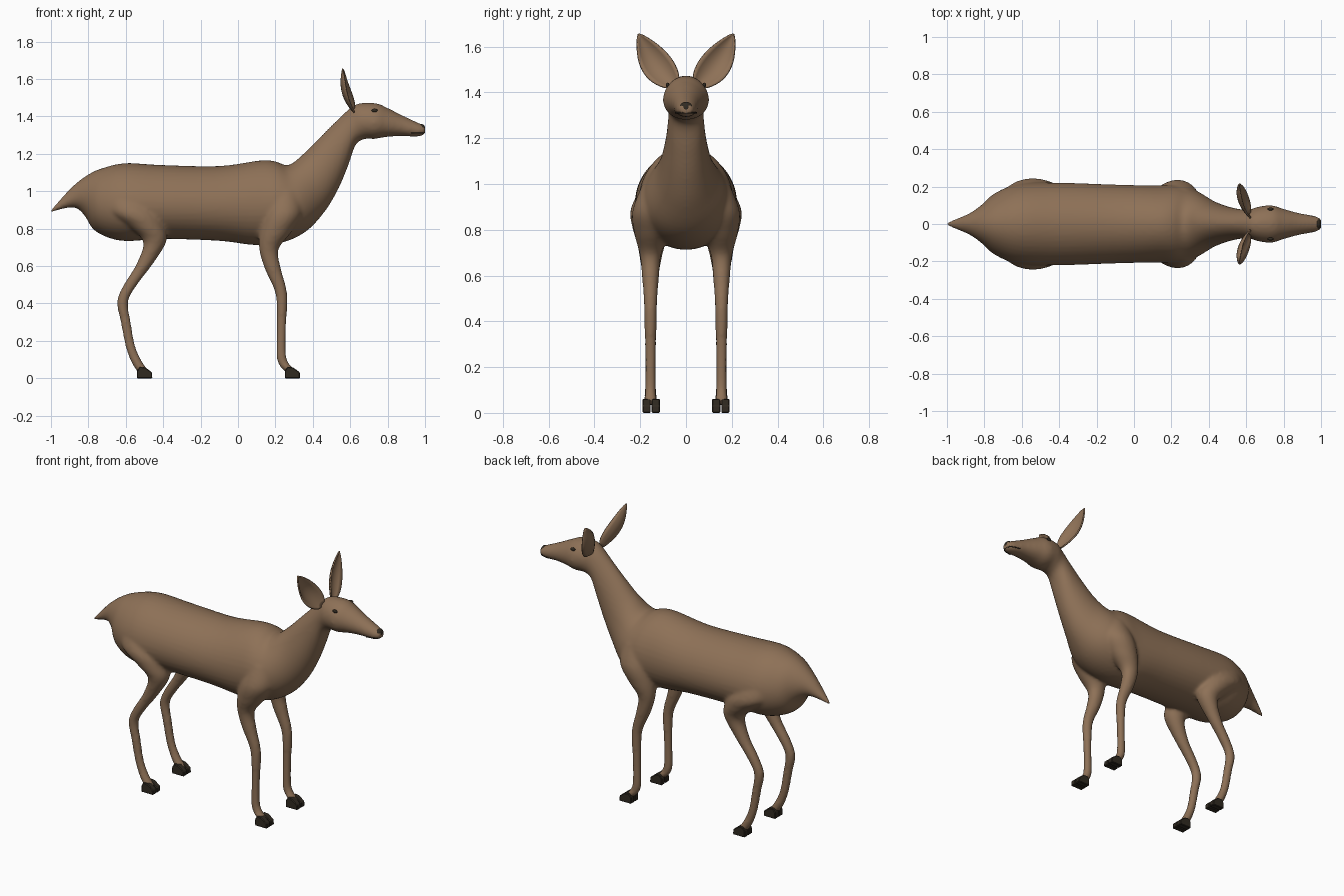
import bpy, bmesh
from math import sin, cos, pi
from mathutils import Vector

cube = bpy.data.objects.get("Cube")
if cube:
    bpy.data.objects.remove(cube)


def material(name, rgb):
    m = bpy.data.materials.new(name)
    m.use_nodes = True
    m.diffuse_color = (*rgb, 1)
    bsdf = m.node_tree.nodes["Principled BSDF"]
    bsdf.inputs["Base Color"].default_value = (*rgb, 1)
    bsdf.inputs["Roughness"].default_value = 0.8
    return m


FUR = material("brown fur", (0.27, 0.165, 0.095))
DARK = material("dark horn", (0.03, 0.023, 0.015))


def finish(bm, name, mat, smooth=True):
    bmesh.ops.recalc_face_normals(bm, faces=bm.faces)
    mesh = bpy.data.meshes.new(name)
    bm.to_mesh(mesh)
    bm.free()
    mesh.materials.append(mat)
    for p in mesh.polygons:
        p.use_smooth = smooth
    obj = bpy.data.objects.new(name, mesh)
    bpy.context.collection.objects.link(obj)
    return obj


def refine(rows, steps=5):
    """Catmull-Rom interpolation of rows of numbers."""
    rows = [Vector(r) for r in rows]
    out = []
    for i in range(len(rows) - 1):
        a, b, c, d = (rows[max(0, min(len(rows) - 1, i + k))] for k in (-1, 0, 1, 2))
        for s in range(steps):
            t = s / steps
            out.append(b + (c - a) * (t / 2)
                       + (a * 2 - b * 5 + c * 4 - d) * (t * t / 2)
                       + (b * 3 - a - c * 3 + d) * (t ** 3 / 2))
    return out + [rows[-1]]


def loft(bm, rings, sides=32, egg=0.0):
    """Skin closed rings, each given as centre, up axis and side axis."""
    loops = []
    for centre, up, side in rings:
        angles = [2 * pi * i / sides for i in range(sides)]
        loops.append([bm.verts.new(centre + up * cos(a) + side * sin(a) * (1 - egg * cos(a)))
                      for a in angles])
    for low, high in zip(loops, loops[1:]):
        for i in range(sides):
            j = (i + 1) % sides
            bm.faces.new((low[i], low[j], high[j], high[i]))
    bm.faces.new(loops[0][::-1])
    bm.faces.new(loops[-1])


# Trunk from tail to muzzle: top x, top z, bottom x, bottom z, half width
TRUNK = [
    (-1.0, .90, -1.0, .885, .01), (-.95, .957, -.94, .905, .03),
    (-.88, 1.03, -.87, .912, .06), (-.8, 1.09, -.82, .87, .105),
    (-.72, 1.125, -.76, .785, .165), (-.6, 1.15, -.62, .735, .215),
    (-.4, 1.14, -.4, .745, .22), (-.1, 1.135, -.1, .735, .21),
    (.12, 1.165, .1, .712, .205), (.2, 1.16, .25, .73, .205),
    (.27, 1.14, .37, .79, .18), (.35, 1.2, .47, .9, .125),
    (.44, 1.29, .54, 1.02, .095), (.53, 1.38, .59, 1.14, .08),
    (.6, 1.445, .63, 1.25, .077), (.65, 1.47, .68, 1.28, .092),
    (.74, 1.47, .73, 1.28, .1), (.8, 1.445, .79, 1.29, .082),
    (.88, 1.405, .87, 1.295, .06), (.96, 1.368, .96, 1.292, .044),
    (1.0, 1.35, 1.0, 1.305, .03)]

# Legs from hip to hoof: x, y, z, half length, half width
HIND_LEG = [
    (-.62, .1, 1.0, .1, .09), (-.56, .13, .89, .14, .112),
    (-.49, .145, .81, .1, .09), (-.445, .152, .73, .062, .06),
    (-.5, .155, .61, .044, .038), (-.575, .155, .5, .036, .031),
    (-.617, .155, .41, .03, .027), (-.6, .155, .3, .027, .025),
    (-.575, .155, .17, .026, .024), (-.54, .155, .085, .03, .026),
    (-.505, .155, .035, .034, .03)]
FORE_LEG = [
    (.25, .1, 1.0, .09, .09), (.24, .135, .88, .105, .1),
    (.2, .15, .78, .085, .075), (.165, .155, .69, .052, .047),
    (.185, .155, .59, .044, .037), (.225, .155, .48, .034, .029),
    (.235, .155, .4, .029, .027), (.232, .155, .25, .024, .024),
    (.232, .155, .12, .026, .024), (.25, .155, .07, .03, .026),
    (.285, .155, .035, .034, .03)]

# Body: trunk, neck, head and legs fused into one soft skin
bm = bmesh.new()
loft(bm, [(Vector(((a + c) / 2, 0, (b + d) / 2)), Vector(((a - c) / 2, 0, (b - d) / 2)),
           Vector((0, w, 0))) for a, b, c, d, w in refine(TRUNK)], 40, 0.08)
for path in (HIND_LEG, FORE_LEG):
    for side in (1, -1):
        loft(bm, [(Vector((x, y * side, z)), Vector((rx, 0, 0)), Vector((0, ry, 0)))
                  for x, y, z, rx, ry in refine(path)], 24)
body = finish(bm, "body", FUR)
remesh = body.modifiers.new("fuse", "REMESH")
remesh.mode = "VOXEL"
remesh.voxel_size = 0.01
remesh.use_smooth_shade = True
soften = body.modifiers.new("soften", "SMOOTH")
soften.factor = 0.5
soften.iterations = 8


# Cupped leaf-shaped ear
def ear(name, side):
    bm = bmesh.new()
    base, tip = Vector((.615, .05, 1.43)), Vector((.56, .208, 1.655))
    across = Vector((0, .82, -.57))
    grid = []
    for i in range(17):
        t = i / 16
        half = 0.016 * (1 - t) + 0.056 * sin(pi * t ** 0.85) ** 0.8 + 0.001
        row = []
        for j in range(9):
            s = j / 4 - 1
            p = base.lerp(tip, t) + across * (half * s + 0.012 * sin(pi * t))
            p.x += 0.5 * half * s * s - 0.03 * sin(pi * t)
            row.append(bm.verts.new((p.x, p.y * side, p.z)))
        grid.append(row)
    for low, high in zip(grid, grid[1:]):
        for j in range(8):
            bm.faces.new((low[j], low[j + 1], high[j + 1], high[j]))
    obj = finish(bm, name, FUR)
    thick = obj.modifiers.new("thickness", "SOLIDIFY")
    thick.thickness = 0.008
    thick.offset = 0


# Hoof toe: side profile extruded sideways
def toe(name, x, y):
    bm = bmesh.new()
    profile = [(0, 0), (.082, 0), (.08, .032), (.045, .058), (.015, .062), (0, .04)]
    face = bm.faces.new([bm.verts.new((x + u, y - .018, v)) for u, v in profile])
    new = bmesh.ops.extrude_face_region(bm, geom=[face])["geom"]
    bmesh.ops.translate(bm, vec=(0, .036, 0),
                        verts=[v for v in new if isinstance(v, bmesh.types.BMVert)])
    obj = finish(bm, name, DARK, False)
    edge = obj.modifiers.new("soft edges", "BEVEL")
    edge.width = 0.004


def ball(name, centre, size):
    bm = bmesh.new()
    bmesh.ops.create_uvsphere(bm, u_segments=20, v_segments=12, radius=1)
    for v in bm.verts:
        v.co = Vector(c + k * s for c, k, s in zip(centre, v.co, size))
    return finish(bm, name, DARK)


for label, side in (("left", 1), ("right", -1)):
    ear(label + "_ear", side)
    ball(label + "_eye", (.73, .08 * side, 1.432), (.016, .008, .01))
    for leg, x in (("hind", -.54), ("fore", .25)):
        for part, offset in (("inner", -.02), ("outer", .02)):
            toe(f"{label}_{leg}_{part}_toe", x, (.152 + offset) * side)

# Nose pad
ball("nose", (.983, 0, 1.333), (.018, .029, .026))

# Mouth line wrapped round the muzzle
curve = bpy.data.curves.new("mouth", "CURVE")
curve.dimensions = "3D"
curve.bevel_depth = 0.003
line = curve.splines.new("POLY")
half = [(.925, .046), (.96, .04), (.985, .03), (.995, .015)]
points = half + [(x, -y) for x, y in reversed(half)]
line.points.add(len(points) - 1)
for p, (x, y) in zip(line.points, points):
    p.co = (x, y, 1.311, 1)
curve.materials.append(DARK)
bpy.context.collection.objects.link(bpy.data.objects.new("mouth", curve))
